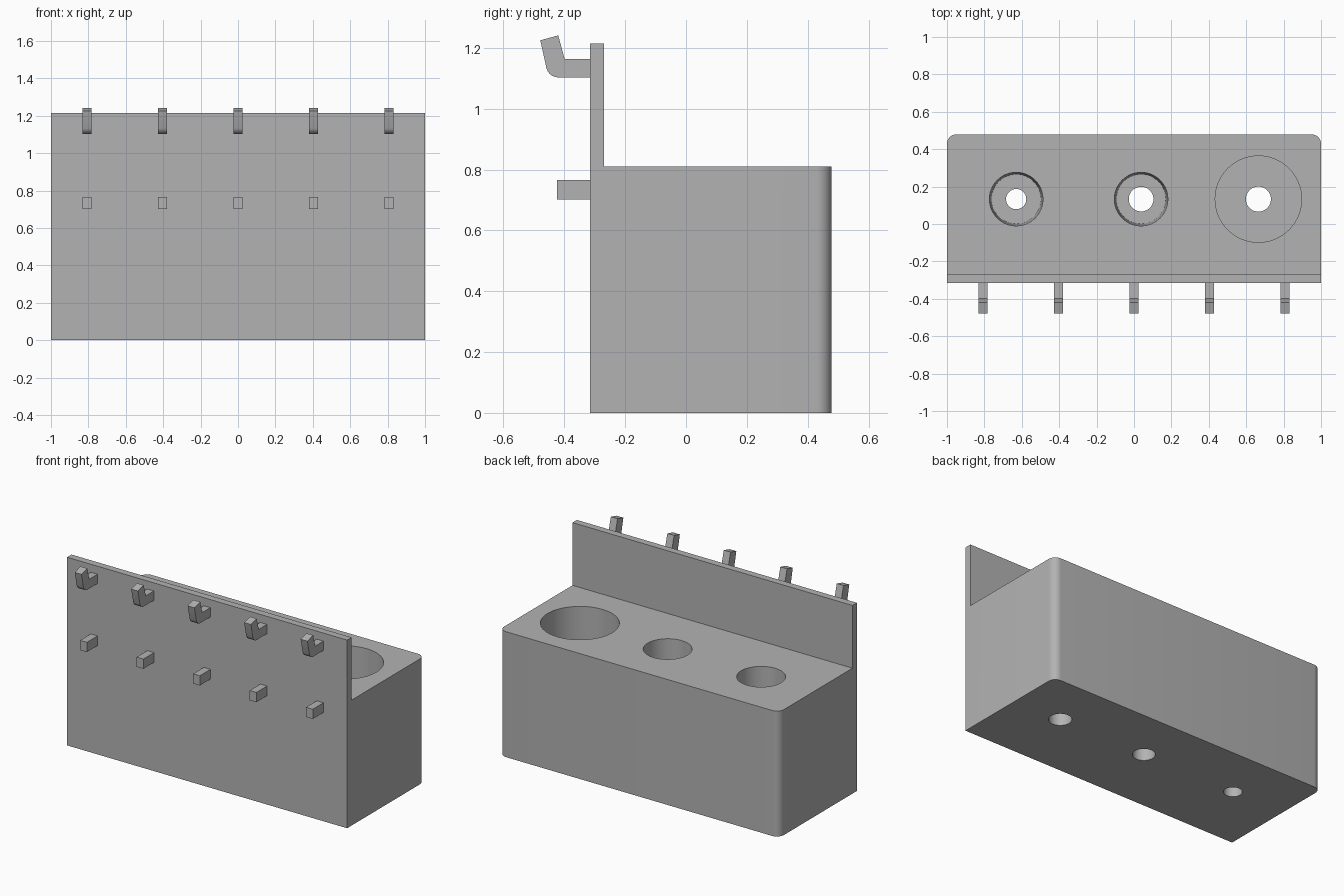
import bpy, bmesh, math

old = bpy.data.objects.get("Cube")
if old:
    bpy.data.objects.remove(old, do_unlink=True)

grey = bpy.data.materials.new("plain grey")
grey.use_nodes = True
grey.diffuse_color = (0.45, 0.45, 0.45, 1)
grey.node_tree.nodes["Principled BSDF"].inputs["Base Color"].default_value = (0.45, 0.45, 0.45, 1)


def make_object(name, bm):
    bmesh.ops.recalc_face_normals(bm, faces=bm.faces)
    mesh = bpy.data.meshes.new(name)
    bm.to_mesh(mesh)
    bm.free()
    mesh.materials.append(grey)
    obj = bpy.data.objects.new(name, mesh)
    bpy.context.collection.objects.link(obj)
    return obj


def extrude_profile(points, x, width):
    """Side profile in (y, z), extruded along x and centred on x."""
    bm = bmesh.new()
    face = bm.faces.new([bm.verts.new((x - width / 2, y, z)) for y, z in points])
    result = bmesh.ops.extrude_face_region(bm, geom=[face])
    verts = [v for v in result["geom"] if isinstance(v, bmesh.types.BMVert)]
    bmesh.ops.translate(bm, verts=verts, vec=(width, 0, 0))
    return bm


def smooth(obj):
    bpy.ops.object.select_all(action="DESELECT")
    obj.select_set(True)
    bpy.context.view_layer.objects.active = obj
    bpy.ops.object.shade_smooth_by_angle(angle=math.radians(30))


def lathe(name, x, y, profile, sides=64):
    """Closed solid turned about a vertical axis from (radius, z) points."""
    bm = bmesh.new()
    rings = [[bm.verts.new((x + r * math.cos(math.tau * i / sides),
                            y + r * math.sin(math.tau * i / sides), z))
              for i in range(sides)] for r, z in profile]
    for low, high in zip(rings, rings[1:]):
        for i in range(sides):
            j = (i + 1) % sides
            bm.faces.new((low[i], low[j], high[j], high[i]))
    bm.faces.new(rings[0])
    bm.faces.new(rings[-1])
    return make_object(name, bm)


# Block with the upright back plate, rounded at the two far corners
FRONT, PLATE, BACK = -0.315, -0.27, 0.479
TOP, PLATE_TOP, FLOOR = 0.81, 1.215, 0.08
bm = extrude_profile([(FRONT, 0), (BACK, 0), (BACK, TOP), (PLATE, TOP),
                      (PLATE, PLATE_TOP), (FRONT, PLATE_TOP)], 0, 2)
corners = [e for e in bm.edges if all(v.co.y > BACK - 0.001 for v in e.verts)
           and abs(e.verts[0].co.z - e.verts[1].co.z) > 0.1]
bmesh.ops.bevel(bm, geom=corners, offset=0.05, segments=8, profile=0.5, affect="EDGES")
body = make_object("holder_body", bm)

# Wells with drain holes: x, rim radius, floor radius, drain radius
for x, rim, base, drain in [(-0.63, 0.143, 0.132, 0.054),
                            (0.038, 0.143, 0.132, 0.066),
                            (0.665, 0.231, 0.231, 0.067)]:
    slope = (rim - base) / (TOP - FLOOR)
    cutter = lathe("well_cutter", x, 0.133, [(drain, -0.1), (drain, FLOOR), (base, FLOOR),
                                             (rim + slope * 0.1, TOP + 0.1)])
    cutter.hide_render = True
    cut = body.modifiers.new("well", "BOOLEAN")
    cut.operation = "DIFFERENCE"
    cut.solver = "EXACT"
    cut.object = cutter
    bpy.context.view_layer.objects.active = body
    bpy.ops.object.modifier_apply(modifier=cut.name)
    bpy.data.objects.remove(cutter, do_unlink=True)
smooth(body)

# Hook outline with a rounded elbow
elbow = [(-0.42 - 0.04 * math.sin(a), 1.143 - 0.04 * math.cos(a))
         for a in [math.radians(d) for d in range(0, 76, 15)]]
hook = [(FRONT, 1.103)] + elbow + [(-0.479, 1.225), (-0.42, 1.241), (-0.399, 1.163), (FRONT, 1.163)]
peg = [(FRONT, 0.702), (-0.424, 0.702), (-0.424, 0.765), (FRONT, 0.765)]

# Row of upturned hooks above a row of straight pegs
for i in range(5):
    x = (i - 2) * 0.4035
    smooth(make_object(f"hook_{i + 1}", extrude_profile(hook, x, 0.048)))
    make_object(f"peg_{i + 1}", extrude_profile(peg, x, 0.048))
